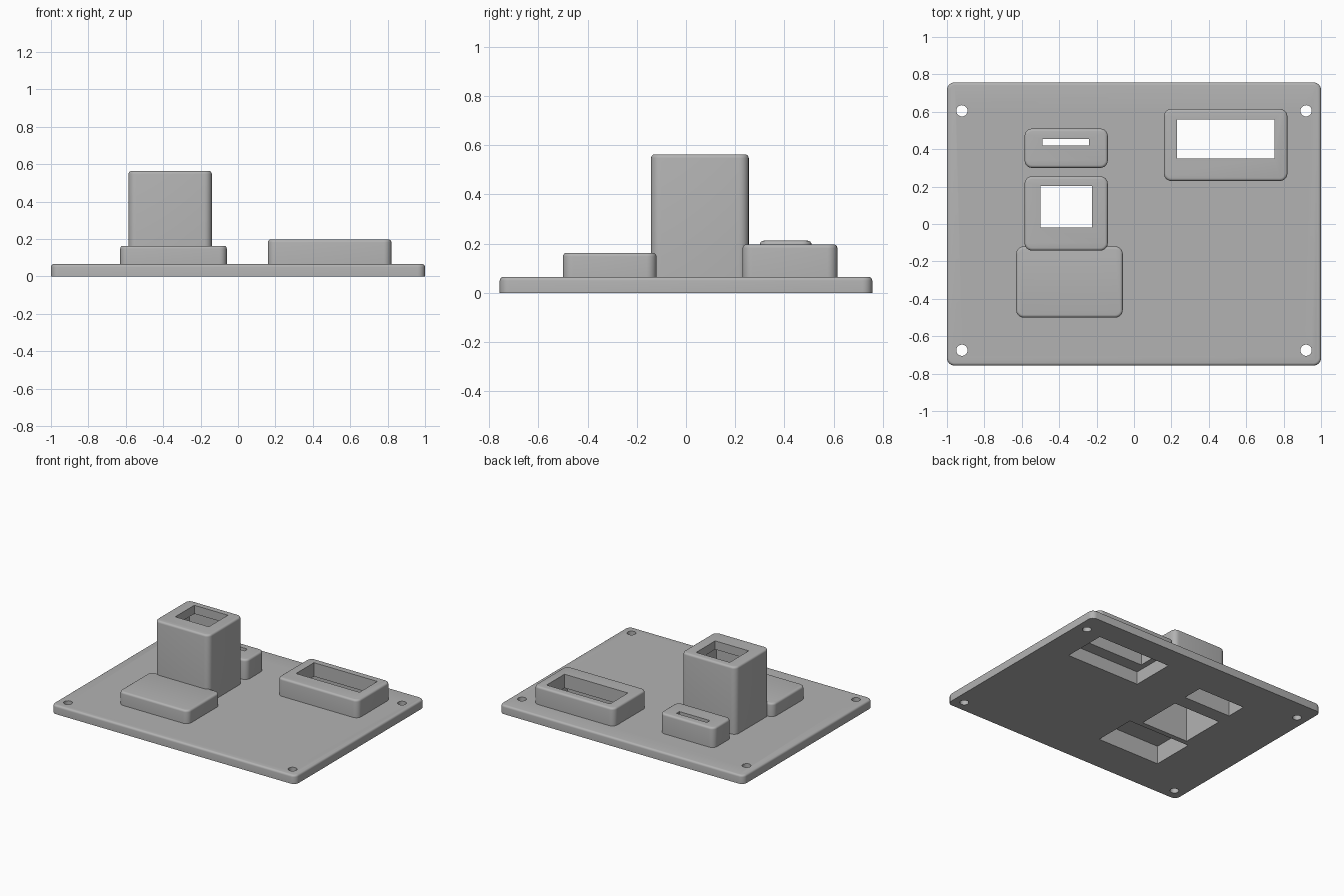
import bpy, bmesh, math

if "Cube" in bpy.data.objects:
    bpy.data.objects.remove(bpy.data.objects["Cube"], do_unlink=True)

grey = bpy.data.materials.new("plain grey")
grey.use_nodes = True
grey.diffuse_color = (0.45, 0.45, 0.45, 1)
grey.node_tree.nodes["Principled BSDF"].inputs["Base Color"].default_value = (0.45, 0.45, 0.45, 1)


def finish(name, bm):
    bmesh.ops.recalc_face_normals(bm, faces=bm.faces)
    mesh = bpy.data.meshes.new(name)
    bm.to_mesh(mesh)
    bm.free()
    mesh.materials.append(grey)
    obj = bpy.data.objects.new(name, mesh)
    bpy.context.collection.objects.link(obj)
    return obj


def box(name, x0, x1, y0, y1, z0, z1, corner=0, top=0):
    """Upright box, with optional rounded corners and a softened top rim."""
    bm = bmesh.new()
    bmesh.ops.create_cube(bm, size=1)
    for v in bm.verts:
        v.co = (x0 if v.co.x < 0 else x1, y0 if v.co.y < 0 else y1, z0 if v.co.z < 0 else z1)
    if corner:
        upright = [e for e in bm.edges if abs(e.verts[0].co.z - e.verts[1].co.z) > 1e-4]
        bmesh.ops.bevel(bm, geom=upright, offset=corner, segments=6, profile=0.5, affect='EDGES')
    if top:
        rim = [e for e in bm.edges if all(v.co.z > z1 - 1e-4 for v in e.verts)]
        bmesh.ops.bevel(bm, geom=rim, offset=top, segments=4, profile=0.5, affect='EDGES')
    return finish(name, bm)


def post(x, y, r):
    bm = bmesh.new()
    bmesh.ops.create_cone(bm, cap_ends=True, segments=32, radius1=r, radius2=r, depth=1)
    bmesh.ops.translate(bm, verts=bm.verts, vec=(x, y, 0))
    return finish("hole_cutter", bm)


def cut(obj, cutters):
    bpy.context.view_layer.objects.active = obj
    for c in cutters:
        m = obj.modifiers.new("cut", 'BOOLEAN')
        m.operation, m.object, m.solver = 'DIFFERENCE', c, 'EXACT'
        bpy.ops.object.modifier_apply(modifier=m.name)


def smooth(obj):
    bpy.ops.object.select_all(action='DESELECT')
    obj.select_set(True)
    bpy.context.view_layer.objects.active = obj
    bpy.ops.object.shade_smooth_by_angle(angle=math.radians(30))


PLATE_TOP = 0.065
WALL = 0.03

# name, footprint (x0, x1, y0, y1), top height, cavity ceiling, window (or None)
housings = [
    ("screen_housing", (0.16, 0.82, 0.23, 0.615), 0.197, 0.095, (0.23, 0.75, 0.35, 0.56)),
    ("tower_housing", (-0.585, -0.14, -0.142, 0.255), 0.563, 0.50, (-0.50, -0.225, -0.02, 0.203)),
    ("slot_housing", (-0.585, -0.14, 0.30, 0.51), 0.212, 0.18, (-0.49, -0.24, 0.42, 0.455)),
    ("pad_housing", (-0.63, -0.06, -0.50, -0.12), 0.163, 0.135, None),
]

# Base plate with rounded corners
plate = box("base_plate", -1, 1, -0.757, 0.757, 0, PLATE_TOP, 0.04, 0.015)
cutters = [post(x, y, 0.03) for x in (-0.92, 0.92) for y in (-0.675, 0.605)]
cut(plate, cutters)

# Hollow housings, open underneath through the plate
for name, (x0, x1, y0, y1), top, ceiling, window in housings:
    shell = box(name, x0, x1, y0, y1, PLATE_TOP, top, 0.04, 0.015)
    cavity = box("cavity_cutter", x0 + WALL, x1 - WALL, y0 + WALL, y1 - WALL, -0.1, ceiling)
    cut(plate, [cavity])
    cut(shell, [cavity])
    cutters.append(cavity)
    if window:
        opening = box("window_cutter", *window, 0.08, 1)
        cut(shell, [opening])
        cutters.append(opening)
    smooth(shell)
smooth(plate)

for c in cutters:
    bpy.data.objects.remove(c, do_unlink=True)
